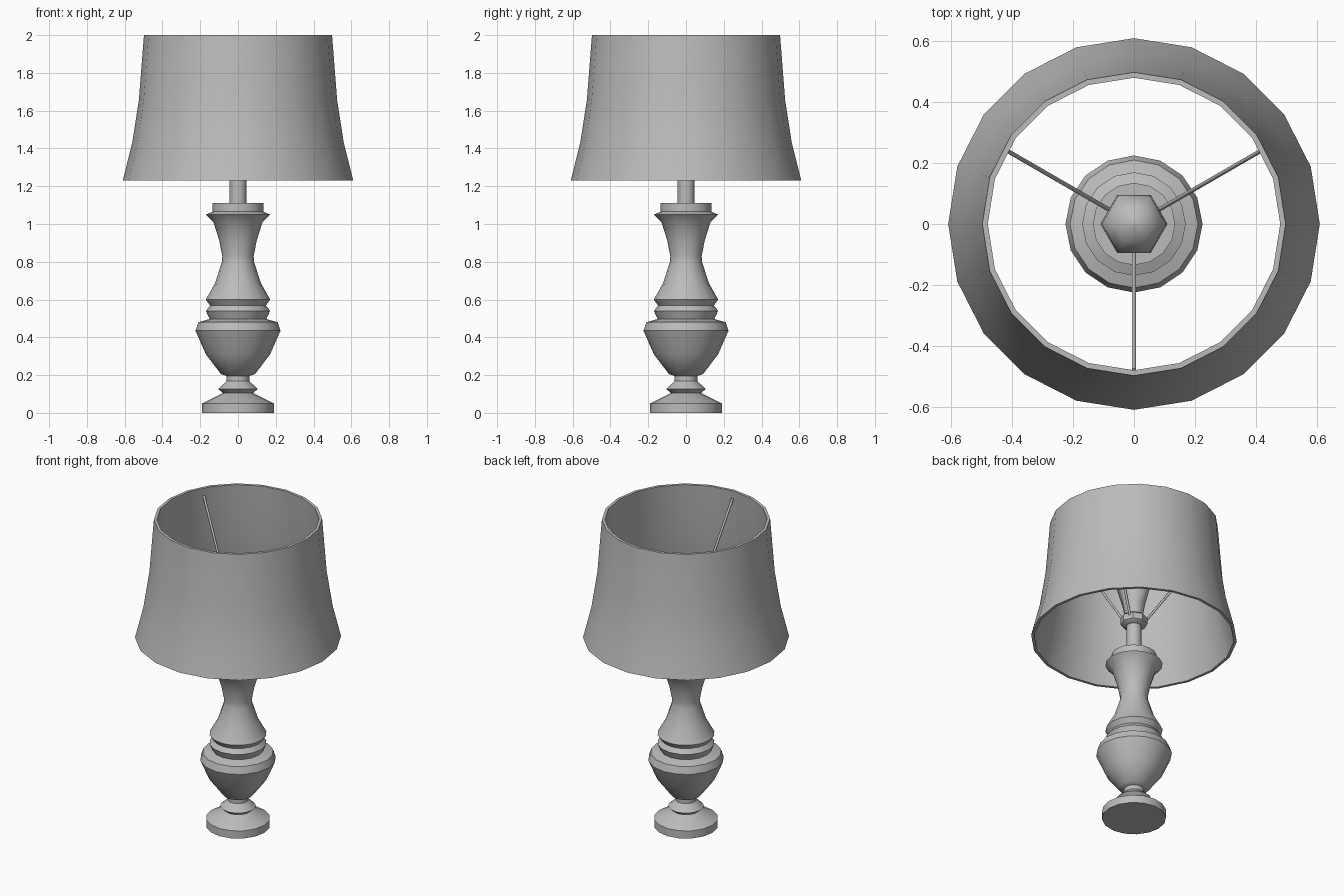
import bpy, bmesh, math
from mathutils import Vector

cube = bpy.data.objects.get("Cube")
if cube:
    bpy.data.objects.remove(cube)

grey = bpy.data.materials.new("plain grey")
grey.use_nodes = True
GREY = (0.5, 0.5, 0.5, 1)
grey.diffuse_color = GREY
grey.node_tree.nodes["Principled BSDF"].inputs["Base Color"].default_value = GREY


def finish(name, bm, angle=40):
    """Turn a bmesh into a shaded, coloured object."""
    bmesh.ops.recalc_face_normals(bm, faces=bm.faces)
    mesh = bpy.data.meshes.new(name)
    bm.to_mesh(mesh)
    bm.free()
    mesh.materials.append(grey)
    ob = bpy.data.objects.new(name, mesh)
    bpy.context.collection.objects.link(ob)
    bpy.ops.object.select_all(action='DESELECT')
    ob.select_set(True)
    bpy.context.view_layer.objects.active = ob
    bpy.ops.object.shade_smooth_by_angle(angle=math.radians(angle))
    return ob


def lathe(name, profile, sides, closed=False, angle=40):
    """Revolve (radius, height) points around z; cap or close the ends."""
    bm = bmesh.new()
    rings = []
    for r, z in profile:
        rings.append([bm.verts.new((r * math.cos(a), r * math.sin(a), z))
                      for a in (math.tau * i / sides for i in range(sides))])
    pairs = list(zip(rings, rings[1:]))
    if closed:
        pairs.append((rings[-1], rings[0]))
    else:
        bm.faces.new(rings[0])
        bm.faces.new(rings[-1])
    for low, high in pairs:
        for i in range(sides):
            j = (i + 1) % sides
            bm.faces.new((low[i], low[j], high[j], high[i]))
    return finish(name, bm, angle)


def rod(name, start, end, radius):
    """Thin six-sided bar between two points."""
    start, end = Vector(start), Vector(end)
    bm = bmesh.new()
    bmesh.ops.create_cone(bm, cap_ends=True, segments=6, radius1=radius,
                          radius2=radius, depth=(end - start).length)
    turn = (end - start).to_track_quat('Z', 'Y').to_matrix()
    bmesh.ops.rotate(bm, matrix=turn, verts=bm.verts)
    bmesh.ops.translate(bm, vec=(start + end) / 2, verts=bm.verts)
    return finish(name, bm, 65)


# Turned column with foot, urn, rings, waist and top lip
lathe("turned_base", [
    (.19, 0), (.19, .05), (.08, .105), (.105, .127), (.06, .168), (.06, .195),
    (.09, .205), (.17, .31), (.225, .435), (.21, .48), (.15, .497),
    (.17, .54), (.148, .568), (.17, .6), (.12, .69), (.085, .80),
    (.083, .83), (.10, .915), (.13, 1.01), (.17, 1.05), (.135, 1.065),
    (.135, 1.11)], 16)

# Stem and socket collar
lathe("stem", [(.045, 1.10), (.045, 1.34)], 12)
lathe("socket_collar", [(.06, 1.31), (.08, 1.325), (.08, 1.365), (.06, 1.38)], 8)

# Six-sided bulb
lathe("bulb", [(.055, 1.37), (.07, 1.45), (.11, 1.59), (.105, 1.65),
               (.065, 1.71), (.005, 1.73)], 6, angle=75)

# Flared shade with an inner wall
outer = [(.61, 1.23), (.56, 1.43), (.525, 1.655), (.498, 2.0)]
inner = [(r - .018, z) for r, z in reversed(outer)]
lathe("shade", outer + inner, 20, closed=True)

# Three sloping spokes holding the shade
for n, degrees in enumerate((30, 150, 270)):
    a = math.radians(degrees)
    c, s = math.cos(a), math.sin(a)
    rod(f"spoke_{n + 1}", (.06 * c, .06 * s, 1.34), (.48 * c, .48 * s, 1.95), .008)
